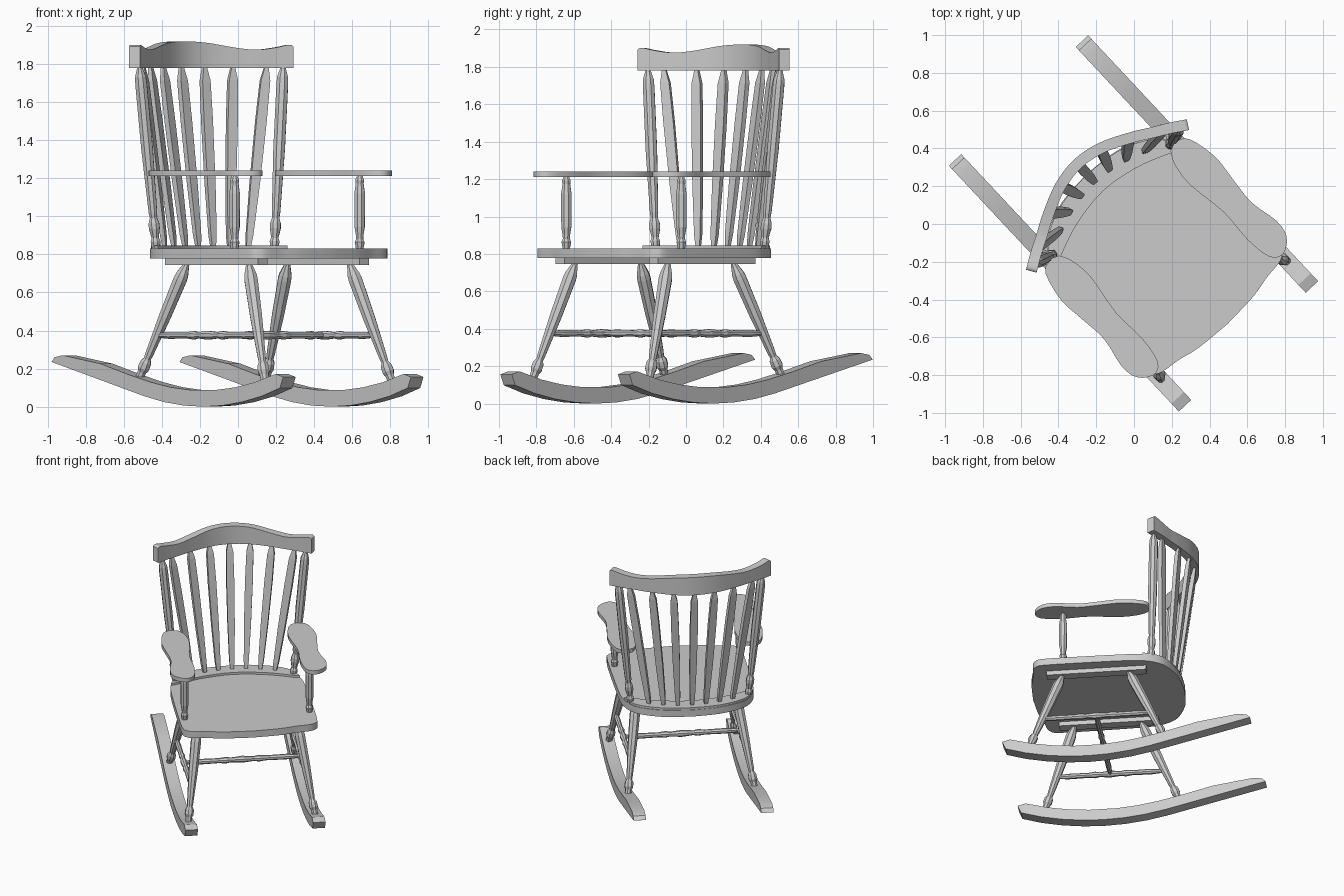
import bpy, bmesh, math
from mathutils import Matrix, Vector

if "Cube" in bpy.data.objects:
    bpy.data.objects.remove(bpy.data.objects["Cube"])

TURN = Matrix.Rotation(math.radians(43.1), 4, 'Z')   # whole chair stands turned


def loft(name, rings, smooth=0):
    """Skin a list of equal-length point rings and cap both ends."""
    bm = bmesh.new()
    vs = [[bm.verts.new(TURN @ Vector(p)) for p in r] for r in rings]
    n = len(vs[0])
    for a, b in zip(vs, vs[1:]):
        for i in range(n):
            j = (i + 1) % n
            bm.faces.new((a[i], a[j], b[j], b[i]))
    bm.faces.new(vs[0][::-1])
    bm.faces.new(vs[-1])
    bmesh.ops.recalc_face_normals(bm, faces=bm.faces)
    for f in bm.faces:
        f.smooth = smooth > 0
    me = bpy.data.meshes.new(name)
    bm.to_mesh(me)
    bm.free()
    if smooth:
        me.set_sharp_from_angle(angle=math.radians(smooth))
    ob = bpy.data.objects.new(name, me)
    bpy.context.collection.objects.link(ob)
    return ob


def spline(pts, steps=3):
    """Open Catmull-Rom curve through the points."""
    p = [Vector(q) for q in pts]
    p = [2 * p[0] - p[1]] + p + [2 * p[-1] - p[-2]]
    out = []
    for a, b, c, d in zip(p, p[1:], p[2:], p[3:]):
        for k in range(steps):
            t = k / steps
            out.append(0.5 * (2 * b + (c - a) * t + (2 * a - 5 * b + 4 * c - d) * t * t
                              + (3 * b - a - 3 * c + d) * t ** 3))
    return out + [p[-2]]


def mirrored(half):
    """Right half listed from the centre outward -> full curve, left to right."""
    return [(-q[0], *q[1:]) for q in half[:0:-1]] + list(half)


def slab(name, outline, z0, z1, smooth=30):
    return loft(name, [[(p[0], p[1], z) for p in outline] for z in (z0, z1)], smooth)


def turned(name, p0, p1, profile, sides=8, flat=1.0):
    """Turned part from p0 to p1; profile = (fraction, radius)."""
    p0, p1 = Vector(p0), Vector(p1)
    ax = (p1 - p0).normalized()
    ref = Vector((0, 1, 0)) if abs(ax.y) < 0.9 else Vector((0, 0, 1))
    u = ref.cross(ax).normalized()
    v = ax.cross(u)
    rings = []
    for t, r in profile:
        c = p0.lerp(p1, t)
        rings.append([c + r * (math.cos(a) * u + math.sin(a) * v)
                      for a in ((i + 0.5) * math.tau / sides for i in range(sides))])
    return loft(name, rings)


LEG = [(0, .014), (.1, .035), (.14, .038), (.45, .034), (.78, .023), (.82, .02),
       (.85, .031), (.9, .033), (.93, .024), (1, .022)]
POST = [(0, .022), (.04, .028), (.06, .02), (.11, .031), (.14, .03), (.17, .02), (.2, .024),
        (.55, .033), (.9, .033), (.94, .031), (1, .012)]
ARM_POST = [(0, .02), (.1, .028), (.14, .02), (.2, .022), (.3, .029), (.75, .03),
            (.88, .022), (.93, .025), (1, .012)]
RAIL = [(0, .013), (.12, .02), (.3, .018), (.36, .024), (.4, .017), (.5, .025),
        (.6, .017), (.64, .024), (.7, .018), (.88, .02), (1, .013)]

# seat
seat_half = [(0, -.725), (.2, -.712), (.32, -.687), (.42, -.675), (.465, -.65), (.487, -.59),
             (.488, -.3), (.482, 0), (.468, .12), (.43, .21), (.36, .28), (.2, .345), (0, .365)]
right = spline(seat_half, 3)
slab("seat", right + [Vector((-p.x, p.y)) for p in right[-2:0:-1]], .778, .83)

# raised lip along the back of the seat
front = spline(mirrored([(0, .24), (.2, .212), (.34, .165), (.42, .13), (.465, .118)]))
back = spline(mirrored([(0, .36), (.2, .34), (.355, .277), (.425, .21), (.463, .125)]))
slab("seat_back_lip", front + back[::-1], .825, .846)

# crest rail: curved plan with a wavy top edge
crest = spline(mirrored([(0, .437, 1.92), (.15, .412, 1.912), (.3, .345, 1.886), (.4, .288, 1.876),
                         (.49, .238, 1.888), (.55, .2, 1.902), (.568, .189, 1.893)]), 4)
rings = []
for i, p in enumerate(crest):
    d = crest[min(i + 1, len(crest) - 1)] - crest[max(i - 1, 0)]
    n = Vector((-d.y, d.x, 0)).normalized() * .029
    lo = Vector((p.x, p.y, 1.78))
    rings.append([lo - n, lo + n, p + n, p - n])
loft("crest_rail", rings, 35)

# back spindles: flat pointed slats
for i in range(-3, 4):
    xt, xb = .148 * i, .1 * i
    top = Vector((xt, .437 - .92 * xt * xt, 1.79))
    bot = Vector((xb, .305 - .7 * xb * xb, .835))
    a = math.atan(-1.2 * xt)
    u, v = Vector((math.cos(a), math.sin(a), 0)), Vector((-math.sin(a), math.cos(a), 0))
    rings = []
    for t, w, h in [(0, .011, .01), (.07, .018, .013), (.35, .025, .015), (.7, .028, .015),
                    (.92, .025, .015), (1, .009, .009)]:
        c = bot.lerp(top, t)
        rings.append([c - u * w - v * h, c + u * w - v * h, c + u * w + v * h, c - u * w + v * h])
    loft("back_spindle", rings)

# runner side profile (y, z): parabola at the front, straight at the back
under = [(-.862, .098)] + [(-.27 + d, .27 * d * d) for d in
                           (-.45, -.3, -.15, 0, .15, .3, .45)] + [(.895, .235)]
over = [(.87, .26), (.81, .27), (.52, .226), (.3, .168)] + \
       [(-.27 + d, .27 * d * d + .085) for d in (.4, .25, .1, -.1, -.25, -.4)] + \
       [(-.83, .172), (-.887, .156)]

arm_outer = [(.455, .17), (.52, .13), (.557, -.03), (.545, -.18), (.532, -.34), (.562, -.5), (.545, -.6)]
arm_inner = [(.47, -.655), (.405, -.617), (.382, -.468), (.39, -.28), (.358, -.05), (.373, .085),
             (.405, .15)]

for s, side in ((1, "right"), (-1, "left")):
    # rocker runner
    loft(side + "_runner", [[(x * s, y, z) for y, z in under + over] for x in (.415, .505)], 30)
    # cleat under the seat
    slab(side + "_seat_cleat", [(s * x, y) for x, y in
                                ((.33, -.58), (.4, -.58), (.4, .134), (.33, .134))], .745, .785, 0)
    # legs and side stretcher
    turned(side + "_front_leg", (s * .362, -.47, .755), (s * .458, -.7, .12), LEG)
    turned(side + "_back_leg", (s * .362, .005, .755), (s * .458, .275, .14), LEG)
    turned(side + "_stretcher", (s * .42, -.61, .375), (s * .42, .17, .375), RAIL)
    # back post
    turned(side + "_back_post", (s * .425, .175, .83), (s * .517, .205, 1.79), POST)
    # armrest and its support
    slab(side + "_armrest", [(s * p.x, p.y) for p in spline(arm_outer + arm_inner, 3)], 1.212, 1.242)
    turned(side + "_arm_post", (s * .45, -.455, .825), (s * .45, -.455, 1.22), ARM_POST)

# cross stretcher joining the side stretchers
turned("cross_stretcher", (-.42, -.22, .375), (.42, -.22, .375), RAIL)
